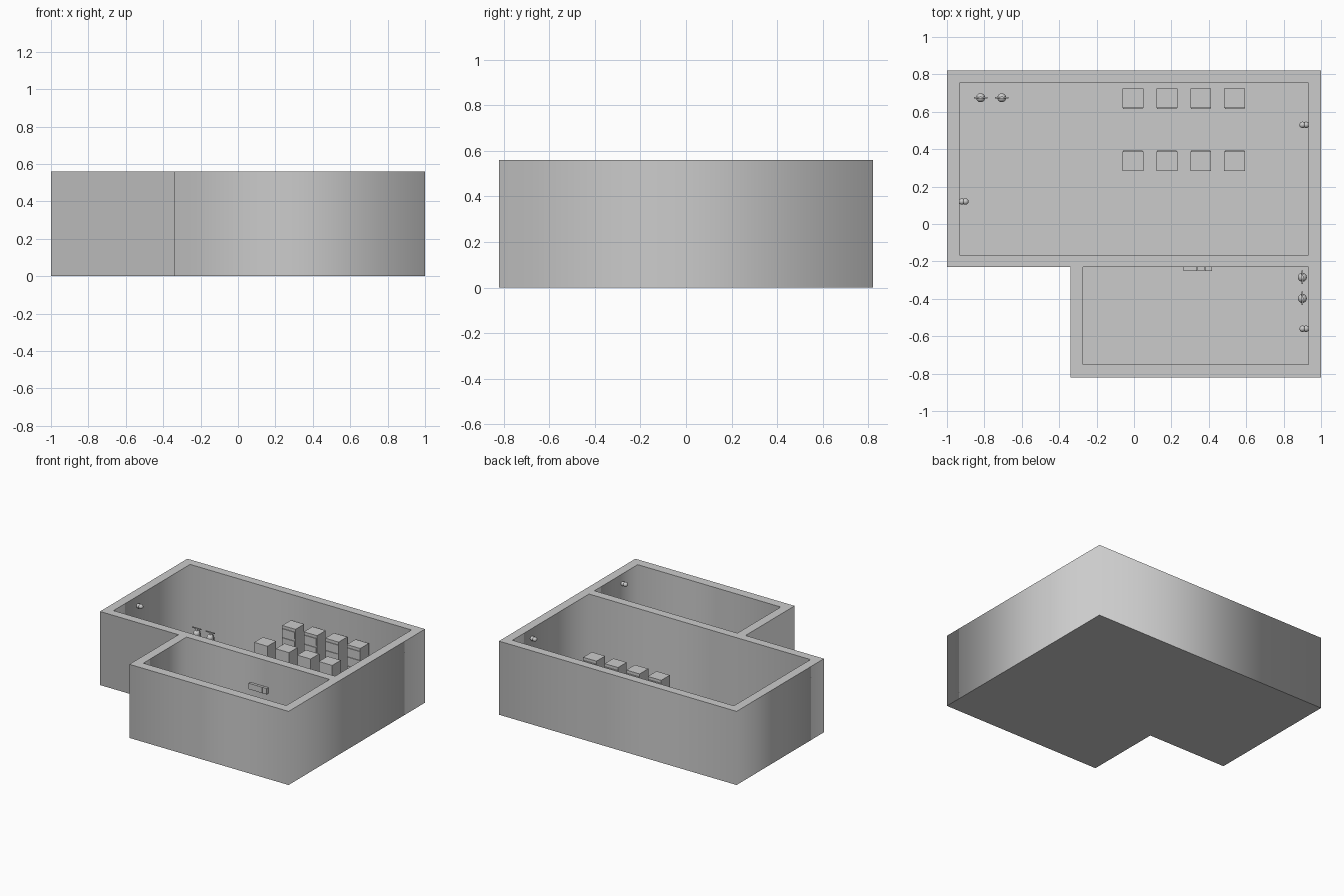
import bpy, math

if "Cube" in bpy.data.objects:
    bpy.data.objects.remove(bpy.data.objects["Cube"])

FLOOR = 0.006
HEIGHT = 0.56


def plate(name, loops, z0, z1):
    """Extruded flat profile; inner loops become holes."""
    cu = bpy.data.curves.new(name, 'CURVE')
    cu.dimensions = '2D'
    cu.fill_mode = 'BOTH'
    cu.extrude = (z1 - z0) / 2
    for loop in loops:
        s = cu.splines.new('POLY')
        s.points.add(len(loop) - 1)
        for p, (x, y) in zip(s.points, loop):
            p.co = (x, y, 0, 1)
        s.use_cyclic_u = True
    ob = bpy.data.objects.new(name, cu)
    ob.location.z = (z0 + z1) / 2
    bpy.context.collection.objects.link(ob)
    bpy.ops.object.select_all(action='DESELECT')
    bpy.context.view_layer.objects.active = ob
    ob.select_set(True)
    bpy.ops.object.convert(target='MESH')


def rect(x0, x1, y0, y1):
    return [(x0, y0), (x1, y0), (x1, y1), (x0, y1)]


def box(name, x0, x1, y0, y1, z0, z1):
    bpy.ops.mesh.primitive_cube_add(size=1, location=((x0+x1)/2, (y0+y1)/2, (z0+z1)/2))
    ob = bpy.context.object
    ob.name = name
    ob.scale = (x1-x0, y1-y0, z1-z0)
    return ob


def cyl(name, r, p, depth, rot=(0, 0, 0), n=20):
    bpy.ops.mesh.primitive_cylinder_add(vertices=n, radius=r, depth=depth, location=p, rotation=rot)
    bpy.context.object.name = name
    bpy.ops.object.shade_smooth_by_angle()


def ball(name, r, p):
    bpy.ops.mesh.primitive_uv_sphere_add(segments=20, ring_count=12, radius=r, location=p)
    bpy.context.object.name = name
    bpy.ops.object.shade_smooth()


# Building shell
outline = [(-1, -0.23), (-0.34, -0.23), (-0.34, -0.82), (1, -0.82), (1, 0.82), (-1, 0.82)]
plate("floor", [outline], 0, FLOOR)
plate("walls", [outline, rect(-0.932, 0.932, -0.165, 0.755),
                rect(-0.272, 0.932, -0.75, -0.23)], FLOOR, HEIGHT)

# Two rows of racks whose fronts face the aisle between them
for row, (yc, face) in enumerate([(0.672, -1), (0.335, 1)]):
    for i in range(4):
        xc = -0.006 + 0.1815 * i
        box(f"rack_{row}_{i}", xc-0.056, xc+0.056, yc-0.052, yc+0.052, FLOOR, 0.38)
        ys = sorted((yc + face*0.05, yc + face*0.057))
        for k in range(5):
            z = 0.03 + k * 0.069
            box(f"rack_unit_{row}_{i}_{k}", xc-0.052, xc+0.052, ys[0], ys[1], z, z+0.052)


# Fire extinguishers, handle running along the given angle
def extinguisher(name, x, y, angle):
    c, s = math.cos(angle), math.sin(angle)
    cyl(name + "_body", 0.024, (x, y, FLOOR + 0.045), 0.09)
    ball(name + "_shoulder", 0.024, (x, y, FLOOR + 0.09))
    cyl(name + "_neck", 0.008, (x, y, 0.122), 0.026, n=12)
    bar = box(name + "_handle", x-0.036, x+0.036, y-0.004, y+0.004, 0.131, 0.138)
    bar.rotation_euler.z = angle
    # Hose curving from the valve down the side
    cu = bpy.data.curves.new(name + "_hose", 'CURVE')
    cu.dimensions = '3D'
    cu.bevel_depth = 0.0035
    cu.bevel_resolution = 2
    cu.use_fill_caps = True
    sp = cu.splines.new('POLY')
    path = [(0.0, 0.128), (0.018, 0.127), (0.028, 0.118), (0.031, 0.1), (0.031, 0.04)]
    sp.points.add(len(path) - 1)
    for p, (d, z) in zip(sp.points, path):
        p.co = (x + c*d, y + s*d, z, 1)
    bpy.context.collection.objects.link(bpy.data.objects.new(name + "_hose", cu))


for i, (x, y, a) in enumerate([(-0.82, 0.675, 0), (-0.707, 0.675, 0),
                               (0.9, -0.285, math.pi/2), (0.9, -0.398, math.pi/2)]):
    extinguisher(f"extinguisher_{i}", x, y, a)

# Wall cameras: mount ball and lens ball
for i, (x, y) in enumerate([(0.92, 0.53), (-0.92, 0.12), (0.92, -0.56)]):
    side = math.copysign(1, x)
    ball(f"camera_mount_{i}", 0.017, (x, y, 0.49))
    ball(f"camera_lens_{i}", 0.017, (x - side*0.019, y, 0.49))

# Control panel on the dividing wall
box("panel_screen", 0.265, 0.338, -0.25, -0.23, 0.315, 0.36)
box("panel_keypad", 0.340, 0.378, -0.25, -0.23, 0.315, 0.36)
box("panel_switch", 0.380, 0.416, -0.25, -0.23, 0.315, 0.36)
